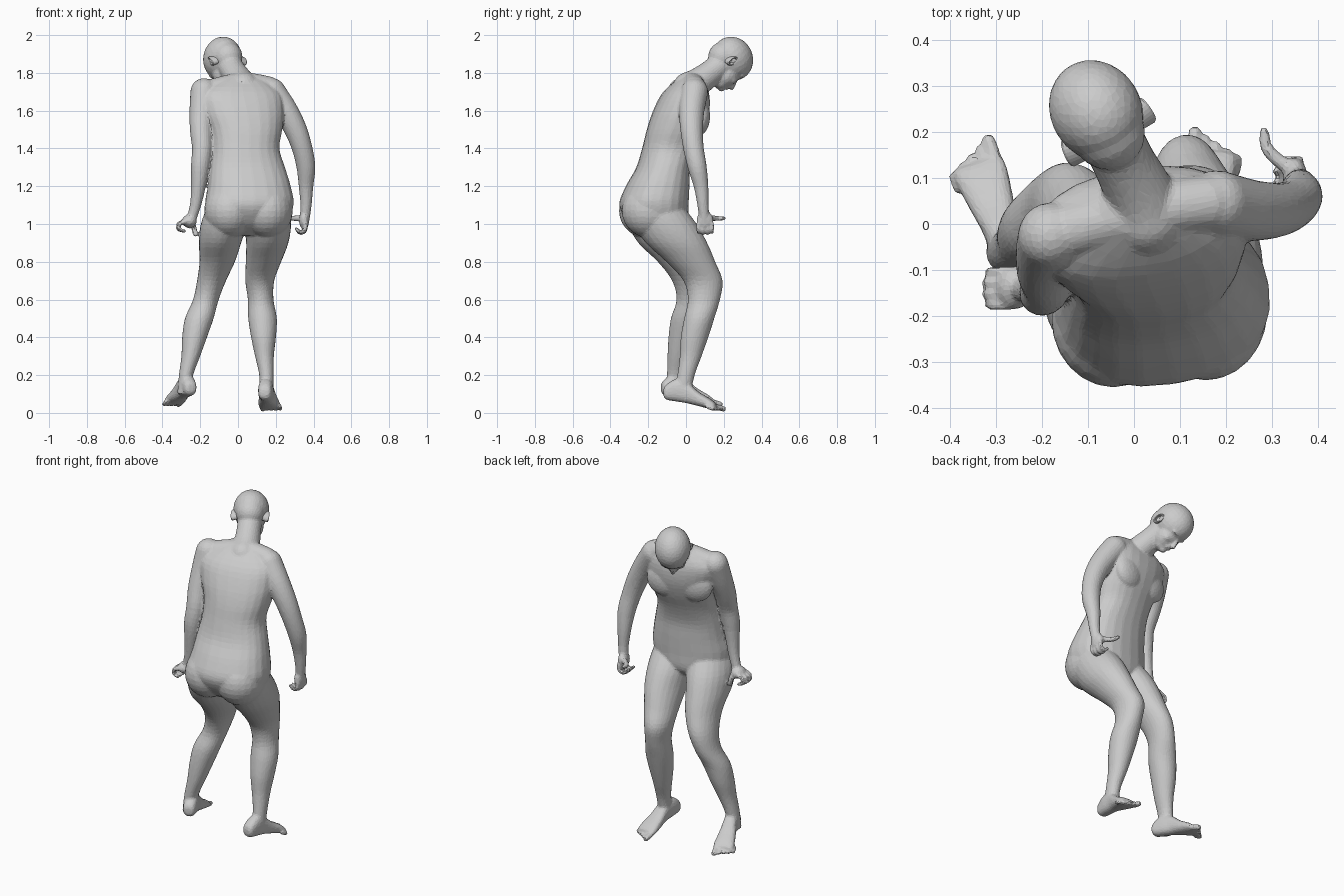
import bpy, bmesh, math
from mathutils import Vector, Matrix

default_cube = bpy.data.objects.get("Cube")
if default_cube:
    bpy.data.objects.remove(default_cube, do_unlink=True)

skin = bpy.data.materials.new("grey skin")
skin.use_nodes = True
GREY = (0.6, 0.6, 0.6, 1)
skin.diffuse_color = GREY
skin.node_tree.nodes["Principled BSDF"].inputs["Base Color"].default_value = GREY


# ---------- helpers ----------
def spline(rows, steps=4):
    """Catmull-Rom interpolation of rows of numbers."""
    result = []
    last = len(rows) - 1
    for index in range(last):
        before, start, end, after = (rows[min(max(index + shift, 0), last)]
                                     for shift in (-1, 0, 1, 2))
        for step in range(steps):
            t = step / steps
            result.append([q + t / 2 * (r - p + t * (2*p - 5*q + 4*r - w + t * (3*(q - r) + w - p)))
                           for p, q, r, w in zip(before, start, end, after)])
    result.append(list(rows[-1]))
    return result


def loft(bm, rings):
    """Skin rings of points and cap both ends."""
    rings = [[bm.verts.new(point) for point in ring] for ring in rings]
    count = len(rings[0])
    for lower, upper in zip(rings, rings[1:]):
        for i in range(count):
            j = (i + 1) % count
            bm.faces.new((lower[i], lower[j], upper[j], upper[i]))
    bm.faces.new(rings[0])
    bm.faces.new(rings[-1])


def ellipse(centre, side, front, power=2, count=24):
    """Superellipse ring spanned by two vectors."""
    ring = []
    for i in range(count):
        angle = math.tau * i / count
        c, s = math.cos(angle), math.sin(angle)
        ring.append(centre + side * math.copysign(abs(c) ** (2 / power), c)
                    + front * math.copysign(abs(s) ** (2 / power), s))
    return ring


def column(bm, rows, power=2, turn=0):
    """Stack of level sections: x, y, z, half width, half depth."""
    spin = Matrix.Rotation(turn, 3, 'Z')
    loft(bm, [ellipse(Vector((x, y, z)), spin @ Vector((width, 0, 0)),
                      spin @ Vector((0, depth, 0)), power)
              for x, y, z, width, depth in spline(rows)])


def ball(bm, centre, radii, basis=Matrix.Identity(3)):
    placement = Matrix.Translation(centre) @ basis.to_4x4() @ Matrix.Diagonal((*radii, 1))
    bmesh.ops.create_uvsphere(bm, u_segments=24, v_segments=14, radius=1, matrix=placement)


def tube(bm, path, radii):
    """Round limb along a path, with one radius for each point."""
    rows = spline([(*point, radius) for point, radius in zip(path, radii)])
    points = [Vector(row[:3]) for row in rows]
    rings = []
    for i, point in enumerate(points):
        along = points[min(i + 1, len(points) - 1)] - points[max(i - 1, 0)]
        aim = along.to_track_quat('Z', 'Y')
        radius = rows[i][3]
        rings.append(ellipse(point, aim @ Vector((radius, 0, 0)), aim @ Vector((0, radius, 0))))
    loft(bm, rings)
    for end in (0, -1):
        ball(bm, points[end], [rows[end][3]] * 3)


def finish(bm, name):
    bmesh.ops.recalc_face_normals(bm, faces=bm.faces)
    mesh = bpy.data.meshes.new(name)
    bm.to_mesh(mesh)
    bm.free()
    mesh.materials.append(skin)
    part = bpy.data.objects.new(name, mesh)
    bpy.context.collection.objects.link(part)
    return part


body = bmesh.new()

# ---------- torso, turned a little to one side ----------
TORSO = [(.05, -.15, .2, .15), (.06, -.17, .235, .18), (.06, -.15, .22, .165),
         (.05, -.12, .2, .14), (.04, -.09, .18, .14), (.04, -.055, .195, .15),
         (.025, -.025, .22, .145), (.01, 0, .215, .115), (.02, .03, .08, .045)]
levels = [1 + i / 10 for i in range(len(TORSO) - 1)] + [1.79]
column(body, [(.05, -.14, .94, .08, .08)]
       + [(x, y, z, width, depth) for z, (x, y, width, depth) in zip(levels, TORSO)],
       power=2.3, turn=.15)
for x, y in ((-.045, -.205), (.155, -.19)):         # buttocks
    ball(body, (x, y, 1.07), (.135, .15, .145))
for x, y in ((-.085, .035), (.095, .07)):           # chest
    ball(body, (x, y, 1.57), (.105, .055, .1), Matrix.Rotation(.2, 3, 'Z'))
tube(body, [(-.16, -.02, 1.7), (.02, .025, 1.74), (.16, .045, 1.72)], [.062] * 3)  # collar

# ---------- legs, sampled from hip to ankle ----------
LEG_WIDTHS = (.11, .122, .112, .094, .077, .068, .076, .066, .05, .038, .037)
LEG_DEPTHS = (.14, .167, .163, .13, .104, .085, .08, .073, .058, .046, .045)
LEFT_LEG = ((.165, -.16), (.16, -.11), (.155, -.05), (.135, .025), (.115, .09), (.12, .095),
            (.13, .07), (.135, .045), (.14, .025), (.15, 0), (.15, -.02))
RIGHT_LEG = ((-.05, -.18), (-.075, -.14), (-.095, -.09), (-.11, -.02), (-.14, .03), (-.17, .035),
             (-.205, 0), (-.23, -.02), (-.25, -.04), (-.275, -.055), (-.285, -.06))
for centres in (LEFT_LEG, RIGHT_LEG):
    column(body, [(*centre, 1.1 - i / 10, width, depth) for i, (centre, width, depth)
                  in enumerate(zip(centres, LEG_WIDTHS, LEG_DEPTHS))])

# ---------- feet: distance, half width, sole height, top height ----------
FOOT = [(-.1, .02, .09, .125), (-.085, .034, .07, .15), (-.03, .04, .06, .18),
        (.03, .04, .05, .16), (.09, .05, .035, .11), (.15, .058, .02, .075),
        (.18, .054, .015, .05)]
for origin, heading, inner in (((.15, -.02, 0), (.1, 1, 0), -1),
                               ((-.28, -.035, .024), (-.36, 1, 0), 1)):
    origin, ahead = Vector(origin), Vector(heading).normalized()
    side = Vector((ahead.y, -ahead.x, 0)) * inner   # towards the big toe
    up = Vector((0, 0, 1))
    loft(body, [ellipse(origin + ahead * distance + up * (sole + top) / 2, side * width,
                        up * (top - sole) / 2, power=2.5)
                for distance, width, sole, top in spline(FOOT)])
    for i in range(5):                              # toes
        radius = .0115 if i else .0155
        root = origin + side * (.04 - .0245 * i) + ahead * (.17 - .008 * i) + up * .034
        tip = root + ahead * (.046 - .004 * i) - up * .013
        tube(body, [root, tip], [radius] * 2)

# ---------- arms, sampled from shoulder to palm ----------
ARM_RADII = (.072, .067, .06, .054, .05, .039, .03, .025)
LEFT_ARM = ((.18, .045), (.25, .03), (.305, .03), (.34, .04),
            (.36, .06), (.36, .08), (.36, .09), (.35, .1))
RIGHT_ARM = ((-.18, -.025), (-.19, -.06), (-.195, -.1), (-.19, -.135),
             (-.2, -.15), (-.21, -.15), (-.225, -.145), (-.255, -.14))
for centres in (LEFT_ARM, RIGHT_ARM):
    tube(body, [(*centre, 1.7 - i / 10) for i, centre in enumerate(centres)], ARM_RADII)

# ---------- hands: palm, curled fingers and thumb ----------
ball(body, (.35, .1, 1.02), (.027, .045, .05))
ball(body, (-.258, -.138, 1.015), (.04, .048, .035))
FINGER = (.0115, .0115, .0105, .01)
THUMB = (.017, .0155, .014, .012)
for i in range(4):
    y, reach = .0245 * i, .006 * (i in (1, 2))
    left, right = y + .065, y - .176
    tube(body, [(.358, left, 1), (.354, left, .968 - reach),
                (.328, left, .958 - reach), (.308, left, .975)], FINGER)
    tube(body, [(-.275, right, 1.015), (-.31 - reach, right, 1),
                (-.31 - reach, right, .972), (-.282, right, .962)], FINGER)
tube(body, [(.34, .12, 1.03), (.305, .145, 1.03), (.286, .17, 1.03), (.282, .2, 1.03)], THUMB)
tube(body, [(-.245, -.12, 1.015), (-.235, -.1, .985), (-.225, -.105, .945)], THUMB)

# ---------- neck and head, bowed and turned ----------
tube(body, [(.03, .015, 1.72), (.01, .07, 1.755), (-.02, .13, 1.8), (-.045, .18, 1.84)],
     (.085, .075, .068, .068))
head = Matrix.Rotation(.5, 3, 'Z') @ Matrix.Rotation(math.radians(-55), 3, 'X')
BETWEEN_EARS = Vector((-.06, .205, 1.855))


def on_head(side, front, up):
    return BETWEEN_EARS + head @ Vector((side, front, up))


def head_ball(place, radii):
    ball(body, on_head(*place), radii, head)


head_ball((0, .01, .05), (.1, .12, .11))            # skull
head_ball((0, -.03, .01), (.08, .08, .08))          # nape
head_ball((0, .055, -.03), (.073, .066, .085))      # face
head_ball((0, .065, -.08), (.05, .045, .04))        # jaw
head_ball((0, .1, -.095), (.024, .018, .018))       # chin
head_ball((0, .116, -.068), (.026, .012, .012))     # lips
head_ball((0, .12, -.046), (.02, .02, .012))        # nostrils
for side in (1, -1):
    head_ball((side * .035, .1, .018), (.034, .018, .011))      # brow
    head_ball((side * .04, .085, -.035), (.028, .026, .024))    # cheek
tube(body, [on_head(0, .11, .005), on_head(0, .127, -.022), on_head(0, .138, -.043)],
     [.011] * 3)                                    # nose

# ---------- blend the parts into one faceted skin ----------
figure = finish(body, "body")
remesh = figure.modifiers.new("blend", 'REMESH')
remesh.mode = 'VOXEL'
remesh.voxel_size = .006
relax = figure.modifiers.new("relax", 'SMOOTH')
relax.factor, relax.iterations = .5, 12
facets = figure.modifiers.new("facets", 'DECIMATE')
facets.ratio = .08

# ---------- ears: rim around a sunken bowl ----------
EAR = ((-.02, .85), (0, .95), (.01, 1), (.015, .9), (.012, .7), (0, .5))
for name, side in (("left_ear", 1), ("right_ear", -1)):
    ear = bmesh.new()
    lean = head @ Matrix.Rotation(side * .35, 3, 'Z')
    middle = on_head(side * .087, -.012, 0)
    loft(ear, [ellipse(middle + lean @ Vector((side * outward, 0, 0)),
                       lean @ Vector((0, .02, -.006)) * size,
                       lean @ Vector((0, .006, .034)) * size) for outward, size in EAR])
    finish(ear, name)
